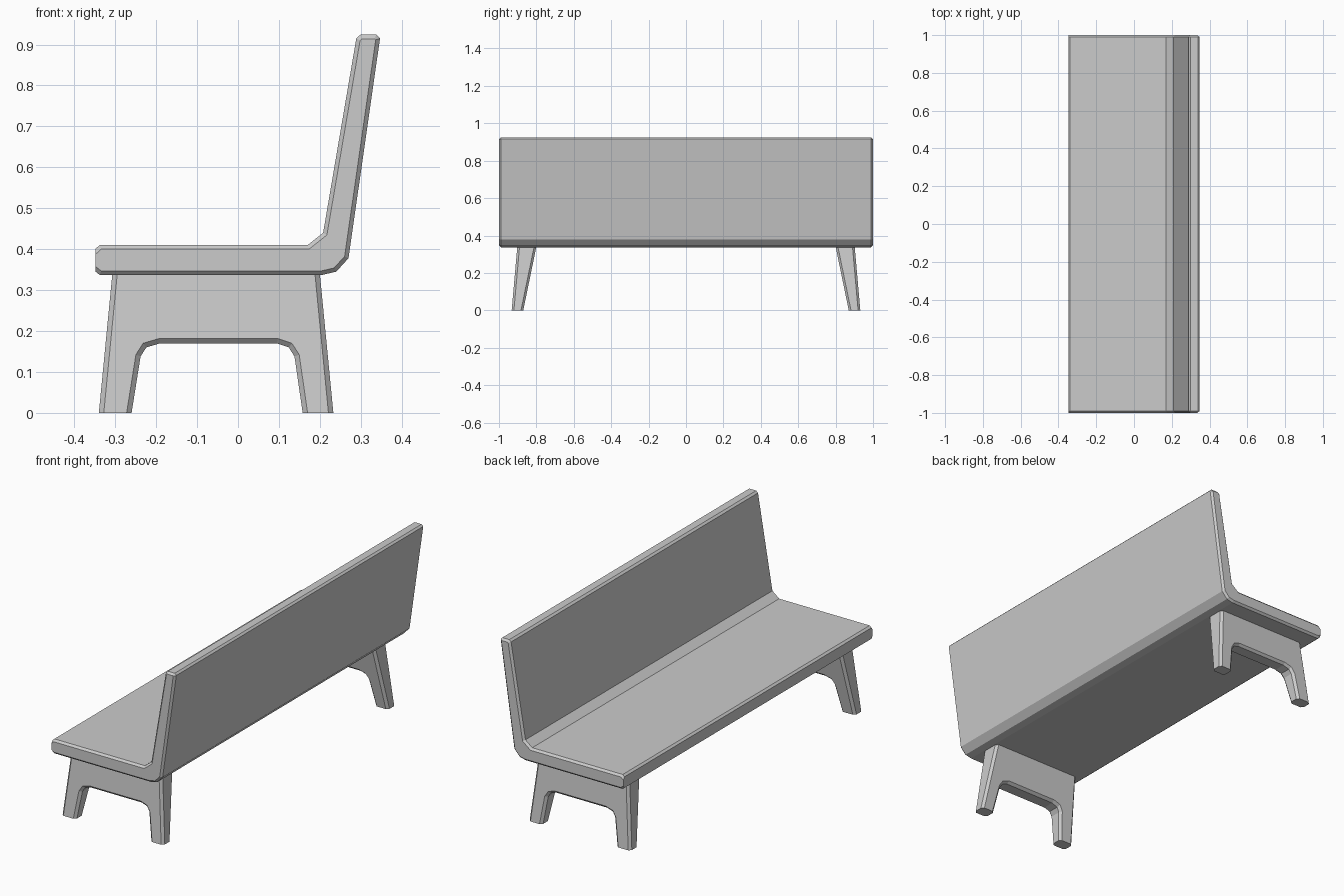
import bpy, bmesh

if "Cube" in bpy.data.objects:
    bpy.data.objects.remove(bpy.data.objects["Cube"])


def panel(name, profile, y_outer, y_inner, keep_sharp, chamfer=0.01):
    """Extrude an x-z profile between two y(z) planes and chamfer its rims."""
    bm = bmesh.new()
    outer = [bm.verts.new((x, y_outer(z), z)) for x, z in profile]
    inner = [bm.verts.new((x, y_inner(z), z)) for x, z in profile]
    n = len(profile)
    bm.faces.new(outer)
    bm.faces.new(inner[::-1])
    rims = []
    for i in range(n):
        j = (i + 1) % n
        bm.faces.new((outer[i], inner[i], inner[j], outer[j]))
        if not keep_sharp(profile[i], profile[j]):
            rims += [bm.edges.get((v[i], v[j])) for v in (outer, inner)]
    bmesh.ops.recalc_face_normals(bm, faces=bm.faces)
    bmesh.ops.bevel(bm, geom=rims, offset=chamfer, segments=1,
                    affect='EDGES', clamp_overlap=True)
    bmesh.ops.recalc_face_normals(bm, faces=bm.faces)
    mesh = bpy.data.meshes.new(name)
    bm.to_mesh(mesh)
    bm.free()
    obj = bpy.data.objects.new(name, mesh)
    bpy.context.collection.objects.link(obj)
    return obj


# Seat and backrest in one bent slab
seat_profile = [(-0.348, 0.345), (-0.338, 0.337), (0.205, 0.337), (0.24, 0.345),
                (0.27, 0.378), (0.347, 0.915), (0.338, 0.924), (0.299, 0.924),
                (0.289, 0.915), (0.208, 0.44), (0.17, 0.41), (-0.338, 0.41),
                (-0.348, 0.401)]
panel("seat_and_back", seat_profile, lambda z: -1.0, lambda z: 1.0,
      lambda a, b: a[0] == b[0] == -0.348)

# Splayed, arched leg frames at both ends
TOP = 0.34
leg_profile = [(-0.34, 0), (-0.26, 0), (-0.238, 0.138), (-0.224, 0.16),
               (-0.19, 0.17), (0.095, 0.17), (0.124, 0.16), (0.138, 0.138),
               (0.158, 0), (0.233, 0), (0.2, TOP), (-0.307, TOP)]
for name, s in (("front_leg_frame", -1), ("rear_leg_frame", 1)):
    panel(name, leg_profile,
          lambda z: s * (0.932 - 0.03 * z / TOP),
          lambda z: s * (0.87 - 0.07 * z / TOP),
          lambda a, b: a[1] == b[1] and a[1] in (0, TOP), 0.012)
